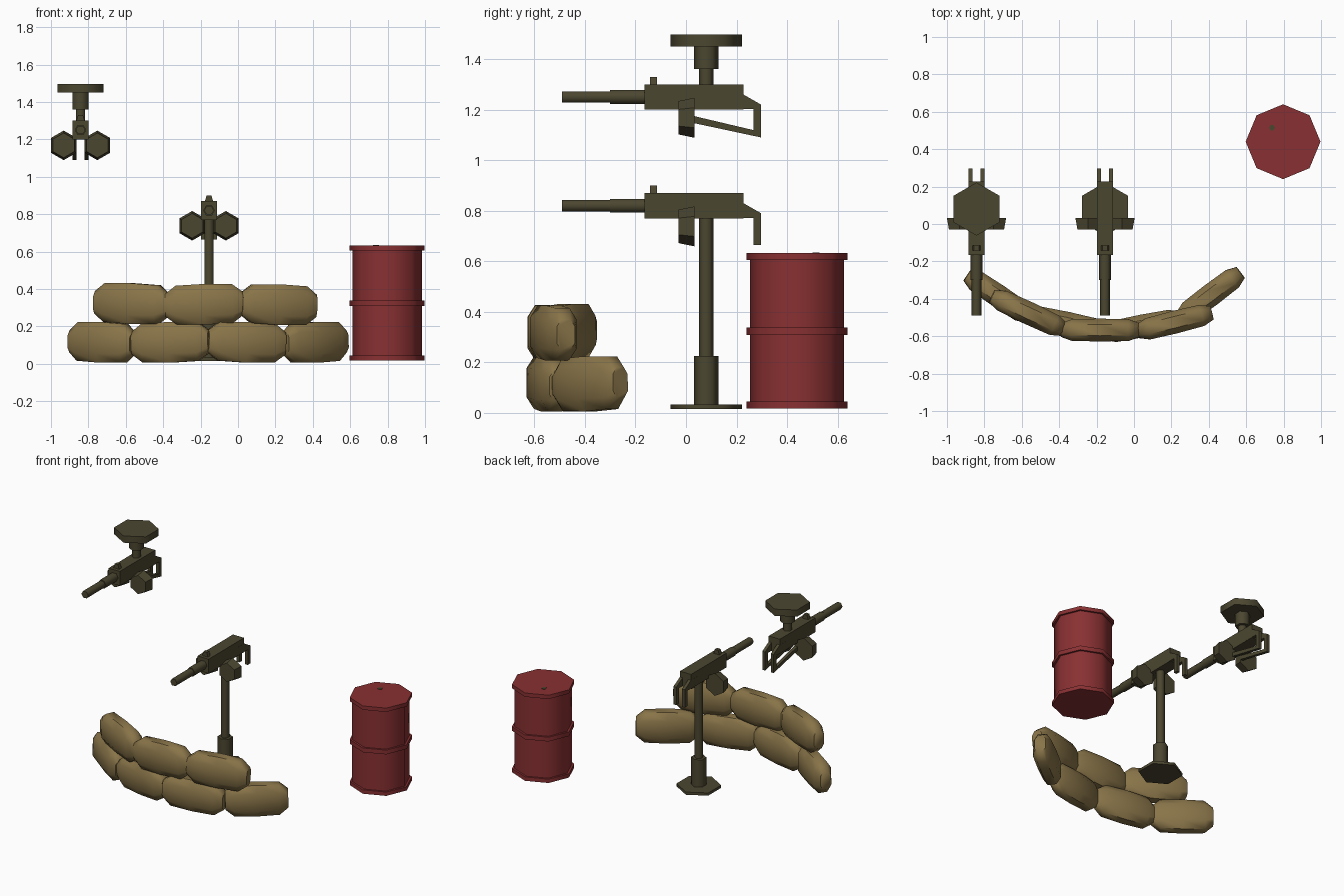
import bpy, bmesh, math
from mathutils import Matrix, Vector

if "Cube" in bpy.data.objects:
    bpy.data.objects.remove(bpy.data.objects["Cube"])


def material(name, rgb):
    m = bpy.data.materials.new(name)
    m.diffuse_color = (*rgb, 1)
    m.use_nodes = True
    m.node_tree.nodes["Principled BSDF"].inputs["Base Color"].default_value = m.diffuse_color
    return m


OLIVE = material("olive_metal", (0.071, 0.062, 0.030))
RED = material("red_paint", (0.250, 0.030, 0.032))
SAND = material("sandbag_cloth", (0.250, 0.176, 0.066))


def finish(name, rings, mat, smooth=None, matrix=None):
    """Skin a row of equal-sized rings, cap both ends."""
    bm = bmesh.new()
    vs = [[bm.verts.new(p) for p in ring] for ring in rings]
    n = len(rings[0])
    for a, b in zip(vs, vs[1:]):
        for i in range(n):
            j = (i + 1) % n
            bm.faces.new((a[i], a[j], b[j], b[i]))
    bm.faces.new(vs[0])
    bm.faces.new(vs[-1])
    bmesh.ops.recalc_face_normals(bm, faces=bm.faces)
    if matrix:
        bm.transform(matrix)
    me = bpy.data.meshes.new(name)
    bm.to_mesh(me)
    bm.free()
    me.materials.append(mat)
    ob = bpy.data.objects.new(name, me)
    bpy.context.collection.objects.link(ob)
    if smooth:
        bpy.ops.object.select_all(action='DESELECT')
        ob.select_set(True)
        bpy.context.view_layer.objects.active = ob
        bpy.ops.object.shade_smooth_by_angle(angle=math.radians(smooth))
    return ob


def lathe(name, stations, mat, sides, center, axis='z', start=0, smooth=None):
    """Stations are (position along axis, radius)."""
    cx, c2 = center
    rings = []
    for t, r in stations:
        ring = []
        for i in range(sides):
            a = math.radians(start) + math.tau * i / sides
            u, v = cx + r * math.cos(a), c2 + r * math.sin(a)
            ring.append((u, v, t) if axis == 'z' else (u, t, v))
        rings.append(ring)
    return finish(name, rings, mat, smooth)


def extrude(name, profile, x0, x1, mat, taper=1.0):
    """Extrude a (y, z) profile along x."""
    return finish(name, [[(x, y, z) for y, z in profile] for x in (x0, x1)], mat)


# Oil drum with three hoops
DX, DY = 0.797, 0.44
lathe("drum_body", [(0.025, 0.186), (0.625, 0.186)], RED, 8, (DX, DY), smooth=50)
for name, z0, z1 in (("bottom", 0.018, 0.045), ("middle", 0.308, 0.338), ("top", 0.605, 0.632)):
    lathe("drum_hoop_" + name, [(z0, 0.2), (z1, 0.2)], RED, 8, (DX, DY), smooth=50)
lathe("drum_bung", [(0.625, 0.016), (0.635, 0.016)], OLIVE, 6, (0.738, 0.515))


# Machine gun, dz lifts the whole weapon
def gun(tag, cx, dz, braced):
    extrude(tag + "_receiver", [(-0.165, 0.77 + dz), (0.227, 0.77 + dz),
            (0.227, 0.87 + dz), (-0.165, 0.87 + dz)], cx - 0.043, cx + 0.043, OLIVE)
    lathe(tag + "_barrel_sleeve", [(-0.30, 0.031), (-0.16, 0.031)], OLIVE, 6,
          (cx, 0.82 + dz), 'y', smooth=65)
    lathe(tag + "_barrel", [(-0.49, 0.026), (-0.29, 0.026)], OLIVE, 6,
          (cx, 0.82 + dz), 'y', smooth=65)
    # front sight, narrowing upward
    finish(tag + "_sight", [[(cx + sx * w, y, z + dz) for sx, y in
           ((-1, -0.142), (1, -0.142), (1, -0.115), (-1, -0.115))]
           for z, w in ((0.865, 0.023), (0.9, 0.013))], OLIVE)
    # rear grips, optionally with a brace back to the ammunition drums
    brace = [(0.297, 0.66), (0.03, 0.717), (0.03, 0.745), (0.267, 0.689)]
    plain = [(0.297, 0.665), (0.267, 0.665)]
    prof = [(0.15, 0.83), (0.227, 0.83), (0.297, 0.79)] + \
        (brace if braced else plain) + [(0.267, 0.772), (0.15, 0.772)]
    for side, s in (("left", -1), ("right", 1)):
        extrude(f"{tag}_grip_{side}", [(y, z + dz) for y, z in prof],
                cx + s * 0.022, cx + s * 0.0435, OLIVE)
        lathe(f"{tag}_ammo_drum_{side}", [(-0.03, 0.066), (0.033, 0.079)], OLIVE, 6,
              (cx + s * 0.09, 0.738 + dz), 'y', 90)


def mount(tag, cx, parts):
    for name, z0, z1, r in parts:
        lathe(f"{tag}_{name}", [(z0, r), (z1, r)], OLIVE, 6, (cx, 0.08), 'z', 90, 65)


# Floor gun on a tall post, hanging gun under a short post
gun("floor_gun", -0.155, 0, False)
mount("floor_gun", -0.155, (("base_plate", 0.015, 0.034, 0.142),
      ("socket", 0.03, 0.225, 0.048), ("post", 0.2, 0.78, 0.028)))
gun("hanging_gun", -0.842, 0.43, True)
mount("hanging_gun", -0.842, (("ceiling_plate", 1.45, 1.497, 0.142),
      ("socket", 1.36, 1.46, 0.048), ("post", 1.29, 1.37, 0.028)))

# Sandbags: chamfered section, pinched at both ends
SECTION = [(-0.5, -0.28), (-0.25, -0.5), (0.25, -0.5), (0.5, -0.28),
           (0.5, 0.28), (0.25, 0.5), (-0.25, 0.5), (-0.5, 0.28)]
STATIONS = [(-0.5, 0.6, 0.55), (-0.36, 0.95, 0.95), (0, 1, 1),
            (0.36, 0.95, 0.95), (0.5, 0.6, 0.55)]
BAGS = [("lower", -0.725, -0.385, 0.115, -34, 0.40), ("lower", -0.36, -0.53, 0.115, -12, 0.42),
        ("lower", 0.045, -0.545, 0.115, 11, 0.42), ("lower", 0.41, -0.38, 0.115, 37, 0.40),
        ("upper", -0.567, -0.475, 0.322, -25, 0.425), ("upper", -0.18, -0.567, 0.318, 0, 0.42),
        ("upper", 0.217, -0.525, 0.316, 14, 0.41)]
for k, (row, x, y, z, yaw, length) in enumerate(BAGS):
    pitch = (2, -1.5)[k % 2]
    m = Matrix.Translation(Vector((x, y, z))) @ Matrix.Rotation(math.radians(yaw), 4, 'Z') \
        @ Matrix.Rotation(math.radians(pitch), 4, 'Y')
    rings = [[(t * length, u * 0.122 * w, v * 0.218 * h) for u, v in SECTION]
             for t, w, h in STATIONS]
    finish(f"sandbag_{row}_{k + 1}", rings, SAND, 55, m)
